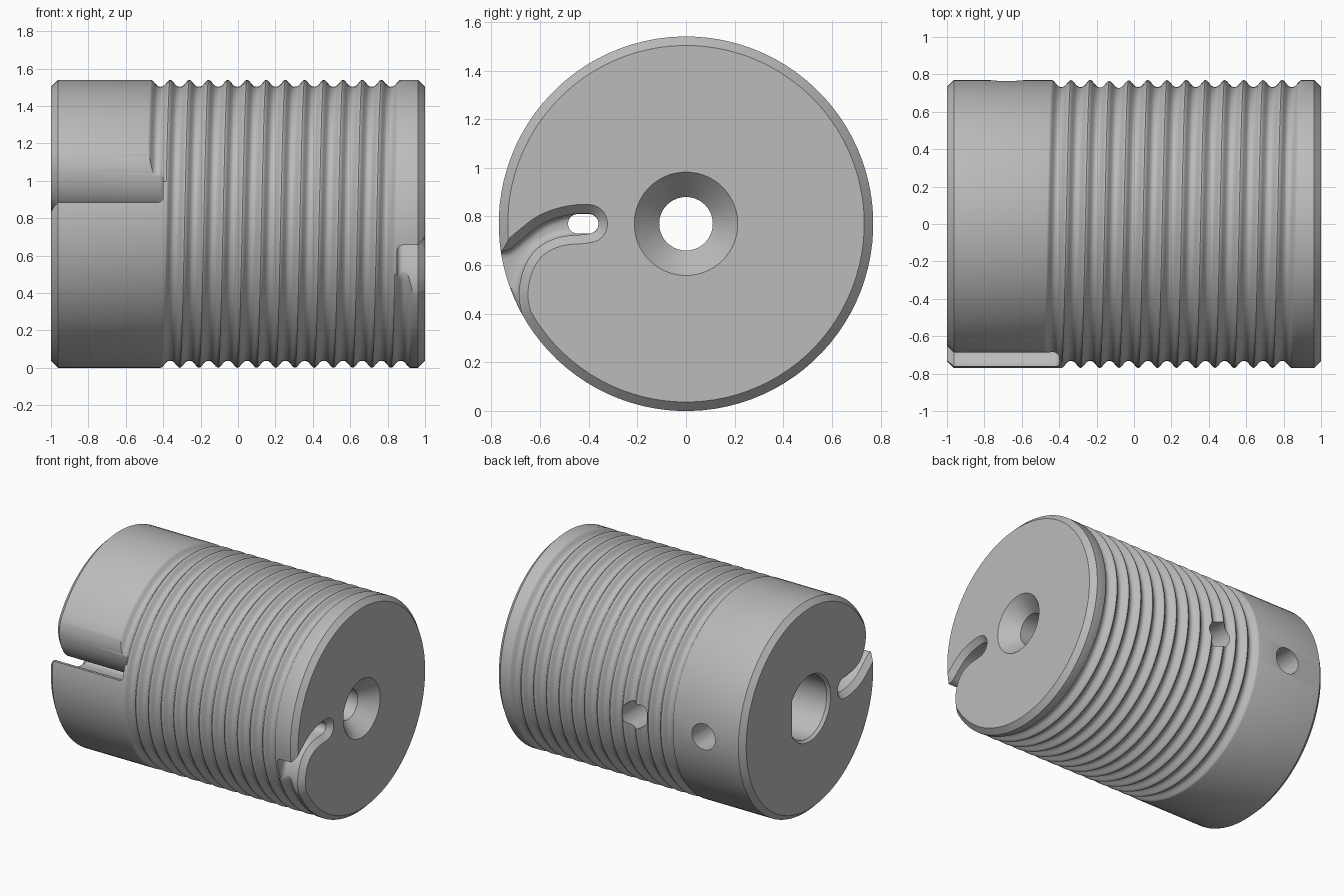
import bpy, bmesh, math
from mathutils import Vector

cube = bpy.data.objects.get("Cube")
if cube:
    bpy.data.objects.remove(cube, do_unlink=True)

R, CHAMFER = 0.77, 0.037        # drum radius, which is also its axis height
PITCH, DEPTH = 0.1027, 0.037    # cable groove
N, M = 96, 16                   # steps per turn, samples across one groove
START = -math.pi / 2 + 0.3      # angles run from the top towards the back
STEPS = round(12.9 * N)

metal = bpy.data.materials.new("satin grey metal")
metal.use_nodes = True
GREY = (0.5, 0.5, 0.5, 1)
metal.diffuse_color = GREY
metal.node_tree.nodes["Principled BSDF"].inputs["Base Color"].default_value = GREY


def finish(bm, name):
    """Turn the solid's faces outwards and make it an object."""
    bmesh.ops.recalc_face_normals(bm, faces=bm.faces[:])
    if bm.calc_volume(signed=True) < 0:
        bmesh.ops.reverse_faces(bm, faces=bm.faces[:])
    mesh = bpy.data.meshes.new(name)
    bm.to_mesh(mesh)
    bm.free()
    mesh.materials.append(metal)
    obj = bpy.data.objects.new(name, mesh)
    bpy.context.collection.objects.link(obj)
    return obj


def loft(name, sections):
    """Closed solid through rings of points."""
    bm = bmesh.new()
    rings = [[bm.verts.new(p) for p in pts] for pts in sections]
    for a, b in zip(rings, rings[1:]):
        for i in range(len(a)):
            bm.faces.new((a[i - 1], a[i], b[i], b[i - 1]))
    bm.faces.new(rings[0])
    bm.faces.new(rings[-1])
    return finish(bm, name)


def across(x, pts):
    """Outline of (y, height above axis) points placed at x."""
    return [(x, y, z + R) for y, z in pts]


def circle(r, n=64, flat=9.0):
    angles = [2 * math.pi * i / n for i in range(n)]
    return [(min(r * math.cos(a), flat), r * math.sin(a)) for a in angles]


def offset(pts, d):
    """Move a counterclockwise outline outwards by d, fading outside the drum."""
    out = []
    for i, (y, z) in enumerate(pts):
        t = (Vector(pts[(i + 1) % len(pts)]) - Vector(pts[i - 1])).normalized()
        w = d * min(1, max(0, (0.88 - math.hypot(y, z)) / 0.1))
        out.append((y + w * t.y, z - w * t.x))
    return out


def smooth(pts, n=4):
    """Catmull-Rom refinement of a closed outline."""
    out = []
    for i in range(len(pts)):
        a, b, c, d = (Vector(pts[(i + k) % len(pts)]) for k in (-1, 0, 1, 2))
        for k in range(n):
            t = k / n
            out.append(tuple(0.5 * (2 * b + (c - a) * t + (2 * a - 5 * b + 4 * c - d) * t * t
                                    + (3 * b - a - 3 * c + d) * t ** 3)))
    return out


# Drum: a helical ribbon of groove sections, closed by plain collars and end caps
bm = bmesh.new()
verts = {}


def polar(x, r, angle):
    return bm.verts.new((x, r * math.sin(angle), R + r * math.cos(angle)))


def angle_at(t):
    return START + 2 * math.pi * t / N


def ribbon(t, s):
    if s == M and t + N <= STEPS:
        t, s = t + N, 0
    if (t, s) not in verts:
        a = angle_at(t)
        u = abs(2 * s / M - 1)
        r = R - DEPTH * (0.5 + 0.5 * math.cos(math.pi * u ** 1.3))
        x = -0.414 + PITCH * (a / (2 * math.pi) + s / M - 0.5)
        verts[t, s] = polar(x, r, a)
    return verts[t, s]


for t in range(STEPS):
    for s in range(M):
        bm.faces.new((ribbon(t, s), ribbon(t + 1, s), ribbon(t + 1, s + 1), ribbon(t, s + 1)))

for side, first, s in ((-1, 0, 0), (1, STEPS - N + 1, M)):
    ts = range(first, first + N)
    edge = [ribbon(t, s) for t in ts]
    collar = [polar(side * (1 - CHAMFER), R, angle_at(t)) for t in ts]
    rim = [polar(side, R - CHAMFER, angle_at(t)) for t in ts]
    for i in range(N - 1):
        bm.faces.new((edge[i], edge[i + 1], collar[i + 1], collar[i]))
    for i in range(N):
        bm.faces.new((collar[i - 1], collar[i], rim[i], rim[i - 1]))
    bm.faces.new(rim)
    # blunt end of the groove and the small panel beside it
    tip = 0 if side < 0 else STEPS
    bm.faces.new([ribbon(tip, k) for k in range(M + 1)])
    if side < 0:
        bm.faces.new((edge[-1], ribbon(N, 0), edge[0], collar[0], collar[-1]))
    else:
        bm.faces.new((edge[0], ribbon(STEPS, 0), edge[-1], collar[-1], collar[0]))
drum = finish(bm, "cable_drum")

# Curved cable channel, cut into both ends and mirrored in height
upper = [(-.36, 0), (-.372, .03), (-.41, .043), (-.5, .033), (-.59, 0), (-.67, -.06), (-.725, -.105)]
outside = [(-.78, -.115), (-.95, -.12), (-.95, -.7), (-.57, -.7), (-.61, -.52)]
lobe = [(-.653, -.42), (-.677, -.36), (-.687, -.28), (-.665, -.18), (-.61, -.1), (-.52, -.055),
        (-.41, -.043), (-.372, -.03)]
channel = smooth(upper + outside + lobe)


def channel_cutter(name, side, depth, mirror):
    floor = 1 - depth
    fillet = 0.03
    levels = [(1.01, CHAMFER + 0.01), (1 - CHAMFER, 0)]
    for k in range(5):
        a = k * math.pi / 8
        levels.append((floor + fillet * (1 - math.sin(a)), fillet * (math.cos(a) - 1)))
    return loft(name, [across(side * x, [(y, mirror * z) for y, z in offset(channel, d)])
                       for x, d in levels])


cutters = [channel_cutter("right_channel_cutter", 1, 0.15, 1),
           channel_cutter("left_channel_cutter", -1, 0.6, -1)]

# Cable passage joining the two channels
passage = [(y + (-0.4 if y > 0 else -0.445), z) for y, z in circle(0.04, 32)]
cutters.append(loft("passage_cutter", [across(-0.48, passage), across(0.93, passage)]))

# Countersunk screw hole and the flat-sided shaft bore
cutters.append(loft("screw_hole_cutter", [across(1.01, circle(0.222)), across(0.89, circle(0.11)),
                                          across(0.15, circle(0.11))]))
cutters.append(loft("shaft_bore_cutter", [across(-1.01, circle(0.25, flat=0.21)),
                                          across(-0.98, circle(0.225, flat=0.19)),
                                          across(0.3, circle(0.225, flat=0.19))]))

# Radial set screw holes through the back
for x0 in (-0.68, -0.11):
    cutters.append(loft("set_screw_cutter", [[(x0 + u, y, R + v) for u, v in circle(0.095, 40)]
                                             for y in (0.1, 0.9)]))

bpy.context.view_layer.objects.active = drum
drum.select_set(True)
for cutter in cutters:
    cutter.hide_render = True
    mod = drum.modifiers.new(cutter.name, "BOOLEAN")
    mod.operation = "DIFFERENCE"
    mod.solver = "EXACT"
    mod.object = cutter
    bpy.context.view_layer.update()
    bpy.ops.object.modifier_apply(modifier=mod.name)
    bpy.data.objects.remove(cutter, do_unlink=True)
bpy.ops.object.shade_smooth_by_angle(angle=math.radians(38))
